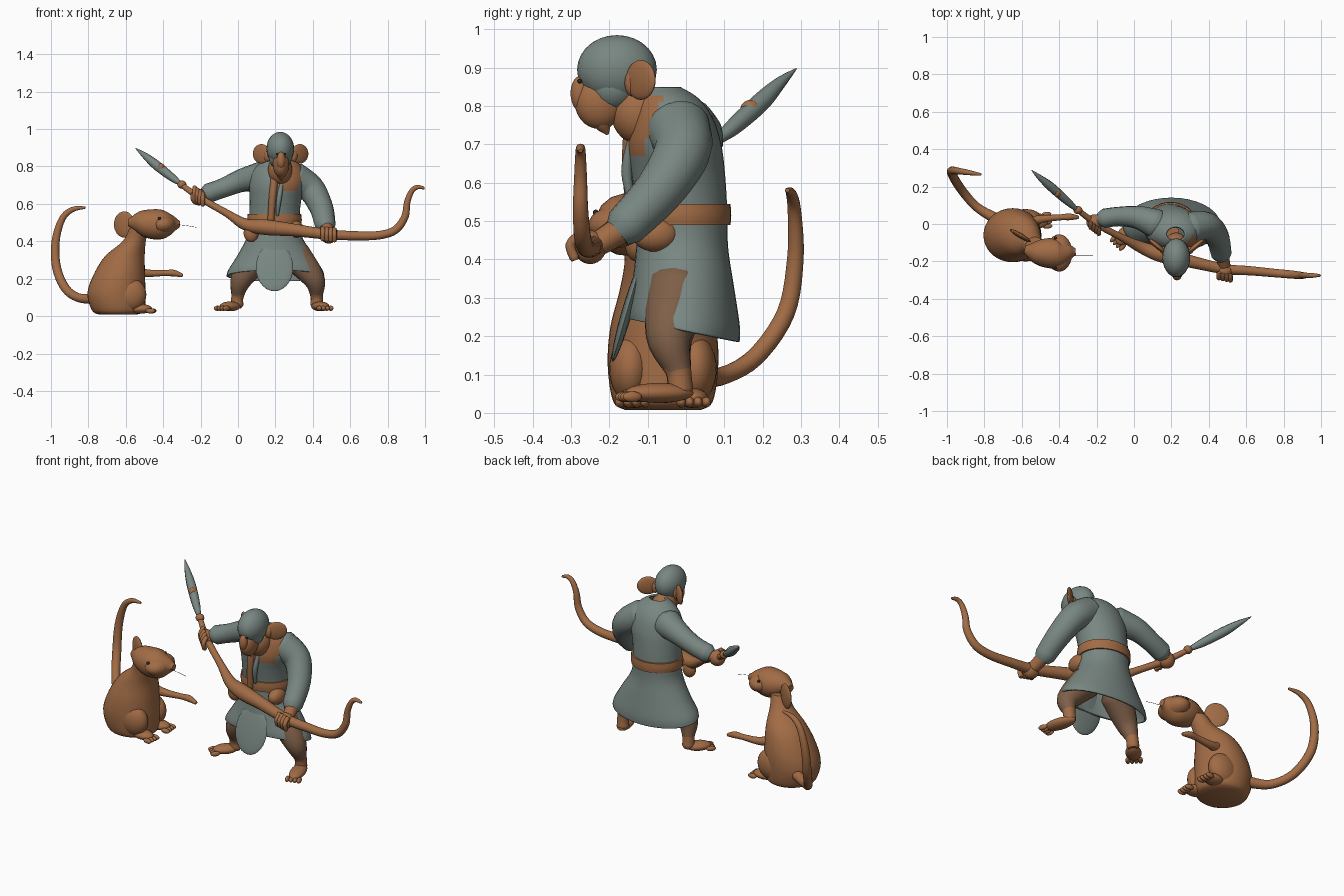
import bpy
import bmesh
import math
from mathutils import Vector, Matrix, Euler

cube = bpy.data.objects.get("Cube")
if cube:
    bpy.data.objects.remove(cube, do_unlink=True)


def material(name, rgb):
    mat = bpy.data.materials.new(name)
    mat.use_nodes = True
    color = (*rgb, 1)
    mat.diffuse_color = color
    mat.node_tree.nodes["Principled BSDF"].inputs["Base Color"].default_value = color
    return mat


FUR = material("warm brown fur", (.36, .15, .06))
CLOTH = material("grey green cloth", (.19, .24, .22))
DUSK = material("dusky brown", (.21, .115, .065))
DARK = material("dark eye", (.03, .02, .015))


def finish(name, bm, *mats, rule=None):
    """Turn a bmesh into a smooth object; rule picks a material per face centre."""
    bmesh.ops.recalc_face_normals(bm, faces=bm.faces[:])
    if rule:
        for face in bm.faces:
            face.material_index = int(rule(face.calc_center_median()))
    mesh = bpy.data.meshes.new(name)
    bm.to_mesh(mesh)
    bm.free()
    for mat in mats:
        mesh.materials.append(mat)
    mesh.shade_smooth()
    mesh.set_sharp_from_angle(angle=math.radians(50))
    obj = bpy.data.objects.new(name, mesh)
    bpy.context.scene.collection.objects.link(obj)
    return obj


def spline(points, steps=5):
    """Smoothly interpolate a list of equal-length tuples."""
    pts = [points[0], *points, points[-1]]
    out = []
    for a, b, c, d in zip(pts, pts[1:], pts[2:], pts[3:]):
        for i in range(steps):
            t = i / steps
            out.append([q + t * (r - p + t * (2*p - 5*q + 4*r - s + t * (3*q - p - 3*r + s))) / 2
                        for p, q, r, s in zip(a, b, c, d)])
    out.append(list(points[-1]))
    return out


def skin(rings, cap_start=True, cap_end=True):
    """Bridge rings of coordinates into a surface."""
    bm = bmesh.new()
    loops = [[bm.verts.new(co) for co in ring] for ring in rings]
    for low, high in zip(loops, loops[1:]):
        for i in range(len(low)):
            bm.faces.new((low[i - 1], low[i], high[i], high[i - 1]))
    if cap_start:
        bm.faces.new(loops[0])
    if cap_end:
        bm.faces.new(loops[-1])
    return bm


def circle(sides):
    angles = [math.tau * i / sides for i in range(sides)]
    return [(math.cos(a), math.sin(a)) for a in angles]


def tube(name, points, *mats, rule=None, sides=16):
    """Round limb along (x, y, z, radius) points with softened ends."""
    path = [(Vector(p[:3]), max(p[3], .001)) for p in spline(points)]
    (a, ra), (b, rb) = path[0], path[-1]
    start = (path[1][0] - a).normalized()
    end = (b - path[-2][0]).normalized()
    path.insert(0, (a - start * ra * .5, ra * .7))
    path.append((b + end * rb * .5, rb * .7))
    rings, side = [], Vector((.1, .3, 1))
    for i, (co, radius) in enumerate(path):
        along = (path[min(i + 1, len(path) - 1)][0] - path[max(i - 1, 0)][0]).normalized()
        side = (side - along * side.dot(along)).normalized()
        other = along.cross(side)
        rings.append([co + (side * c + other * s) * radius for c, s in circle(sides)])
    return finish(name, skin(rings), *mats, rule=rule)


def loft(name, rows, *mats, rule=None, cap=True, sides=36):
    """Stack ellipses given as (x, y, z, half width, half depth, tilt)."""
    rings = [[(x + c * w, y + s * d, z - s * tilt) for c, s in circle(sides)]
             for x, y, z, w, d, tilt in spline(rows)]
    return finish(name, skin(rings, cap, cap), *mats, rule=rule)


def ball(name, loc, size, mat, rot=(0, 0, 0)):
    bm = bmesh.new()
    place = Matrix.LocRotScale(Vector(loc), Euler(rot), Vector(size))
    bmesh.ops.create_uvsphere(bm, u_segments=24, v_segments=14, radius=1, matrix=place)
    return finish(name, bm, mat)


def hand(name, loc, axis):
    """Fist with four fingers wrapped over the shaft."""
    loc, axis = Vector(loc), Vector(axis).normalized()
    ball(name + "_palm", loc, (.045, .042, .044), FUR)
    for i in range(4):
        base = loc + axis * (i - 1.5) * .021
        path = [(*(base + Vector(o)), .013) for o in
                ((0, -.02, .035), (0, -.045, .01), (0, -.035, -.025))]
        tube(f"{name}_finger_{i}", path, FUR, sides=8)


def foot(name, heel, toe):
    """Flat paw from heel to toe with four toes."""
    heel, toe = Vector(heel), Vector(toe)
    along = toe - heel
    turn = math.atan2(along.y, along.x)
    ball(name, (heel + toe) / 2, (along.length * .56, .042, .026), FUR, (0, 0, turn))
    across = Vector((-along.y, along.x, 0)).normalized()
    for i in range(4):
        spot = toe + across * (i - 1.5) * .022 - Vector((0, 0, .008))
        ball(f"{name}_toe_{i}", spot, (.026, .012, .014), FUR, (0, 0, turn))


# Robe with a fur patch under the throat
def throat(c):
    return c.x > .22 and .67 < c.z < .83 and c.y < (c.z - .68) * .35 - .11


robe = loft("robe", [
    (.2, -.005, .215, .262, .145, .03), (.2, -.005, .25, .25, .145, .02),
    (.2, -.008, .33, .2, .133, 0), (.195, -.01, .43, .145, .12, 0),
    (.195, -.01, .52, .135, .118, 0), (.2, -.02, .62, .138, .122, 0),
    (.21, -.03, .7, .15, .122, 0), (.215, -.035, .77, .14, .105, 0),
    (.22, -.045, .82, .1, .078, 0), (.222, -.055, .85, .05, .04, 0)],
    CLOTH, FUR, rule=throat, cap=False)
shell = robe.modifiers.new("thickness", "SOLIDIFY")
shell.thickness = .01
loft("belt", [(.195, -.01, .49, .143, .126, 0), (.195, -.01, .515, .146, .128, 0),
              (.195, -.01, .545, .143, .126, 0)], FUR)
ball("front_flap", (.195, -.155, .26), (.1, .014, .132), CLOTH, (-.28, 0, 0))
tube("chest_strap", [(.2, -.14, .76, .022), (.185, -.147, .64, .02), (.175, -.135, .5, .018)], FUR)
tube("collar_edge", [(.235, -.14, .72, .01), (.22, -.155, .63, .014), (.21, -.14, .54, .008)], CLOTH)
ball("hip_pouch", (.31, -.08, .465), (.04, .06, .045), FUR)
ball("front_pouch", (.07, -.13, .445), (.04, .03, .05), FUR)

# Warrior's head
ball("neck", (.225, -.12, .78), (.065, .075, .08), FUR)
ball("hood", (.226, -.18, .895), (.074, .104, .09), CLOTH)
ball("hood_cheeks", (.226, -.19, .85), (.062, .065, .065), CLOTH)
ball("face", (.23, -.225, .81), (.044, .065, .07), FUR)
ball("nose", (.23, -.277, .833), (.024, .024, .045), FUR)
tube("beard", [(.23, -.225, .78, .035), (.23, -.215, .75, .022), (.23, -.205, .728, .005)], FUR)
for sign, label in ((-1, "right"), (1, "left")):
    ball(label + "_ear", (.228 + sign * .103, -.118, .868), (.058, .014, .052), FUR, (0, 0, sign * .7))
    ball(label + "_ear_root", (.228 + sign * .07, -.14, .86), (.02, .02, .035), FUR)
    ball(label + "_eye", (.23 + sign * .02, -.277, .865), (.008, .006, .006), DARK)

# Arms
tube("right_sleeve", [(.12, .0, .745, .08), (.02, .035, .725, .062),
                      (-.08, .04, .685, .052), (-.16, .03, .657, .052)], CLOTH)
tube("left_sleeve", [(.3, -.02, .74, .085), (.39, -.01, .68, .074),
                     (.445, -.07, .58, .064), (.467, -.16, .485, .055)], CLOTH)
tube("right_wrist", [(-.15, .03, .657, .035), (-.21, .015, .64, .032)], FUR)
tube("left_wrist", [(.467, -.15, .49, .038), (.485, -.23, .44, .032)], FUR)
hand("right_hand", (-.21, .01, .636), (-1, .75, .75))
hand("left_hand", (.485, -.25, .432), (1, -.2, -.1))


# Legs, with dusky cloth above the ankles
def trousers(c):
    return c.z > .11


tube("right_leg", [(.1, -.02, .32, .085), (.02, -.04, .2, .06),
                   (-.002, -.02, .11, .034), (-.005, -.015, .06, .034)], FUR, DUSK, rule=trousers)
tube("left_leg", [(.31, -.02, .32, .085), (.405, -.045, .2, .06),
                  (.42, -.02, .11, .034), (.42, -.015, .06, .034)], FUR, DUSK, rule=trousers)
foot("right_foot", (.0, -.01, .054), (-.085, -.1, .05))
foot("left_foot", (.415, .01, .054), (.465, -.15, .05))

# Spear: wrapped shaft with a curling butt, and a leaf blade
tube("spear_shaft", [
    (-.3, .075, .7, .014), (-.2, 0, .63, .018), (-.06, -.075, .55, .02),
    (.04, -.125, .49, .032), (.15, -.165, .475, .042), (.3, -.2, .46, .034),
    (.48, -.24, .437, .028), (.62, -.25, .43, .025), (.75, -.262, .432, .023),
    (.84, -.27, .46, .022), (.892, -.275, .53, .02), (.905, -.275, .61, .017),
    (.93, -.275, .67, .014), (.96, -.275, .69, .012), (.994, -.275, .684, .007)], FUR)
tube("spear_blade", [(-.31, .08, .71, .012), (-.36, .125, .747, .022), (-.44, .195, .81, .025),
                     (-.5, .245, .86, .016), (-.547, .287, .897, .002)], CLOTH, sides=8)
ball("blade_lashing", (-.41, .168, .792), (.02, .026, .024), FUR)
ball("shaft_lashing", (-.3, .075, .703), (.024, .022, .022), FUR)

# Small seated mouse
loft("mouse_body", [
    (-.64, -.06, .008, .1, .1, 0), (-.64, -.06, .03, .14, .13, 0),
    (-.65, -.06, .12, .155, .144, 0), (-.635, -.06, .22, .138, .138, 0),
    (-.605, -.065, .32, .106, .108, 0), (-.555, -.095, .4, .062, .065, 0),
    (-.53, -.12, .47, .05, .05, 0)], FUR)
tube("mouse_head", [(-.57, -.14, .5, .03), (-.52, -.15, .5, .064), (-.46, -.155, .492, .08),
                    (-.4, -.158, .49, .077), (-.35, -.15, .492, .048), (-.325, -.148, .492, .026)], FUR)
ball("mouse_snout_width", (-.4, -.155, .49), (.07, .1, .055), FUR)
ball("mouse_ear", (-.608, -.062, .49), (.064, .014, .07), FUR, (0, 0, -.53))
for side in (-1, 1):
    y = -.155 + side * .08
    ball(f"mouse_eye_{side}", (-.42, y, .522), (.008, .008, .008), DARK)
    ball(f"mouse_thigh_{side}", (-.58, -.06 + side * .085, .115), (.09, .055, .09), FUR)
    foot(f"mouse_foot_{side}", (-.58, -.06 + side * .07, .042), (-.465, -.06 + side * .08, .036))
tube("mouse_whisker", [(-.33, -.17, .49, .001), (-.27, -.17, .483, .001), (-.22, -.17, .474, .001)],
     DARK, sides=4)
tube("mouse_arm", [(-.58, 0, .25, .035), (-.5, .025, .23, .022), (-.4, .035, .23, .016),
                   (-.345, .038, .23, .018), (-.3, .036, .218, .01)], FUR)
tube("mouse_tail", [
    (-.74, .03, .1, .03), (-.84, .09, .095, .024), (-.92, .18, .145, .024),
    (-.97, .26, .26, .024), (-.975, .285, .4, .022), (-.94, .283, .52, .018),
    (-.885, .275, .57, .014), (-.82, .265, .58, .007)], FUR)
